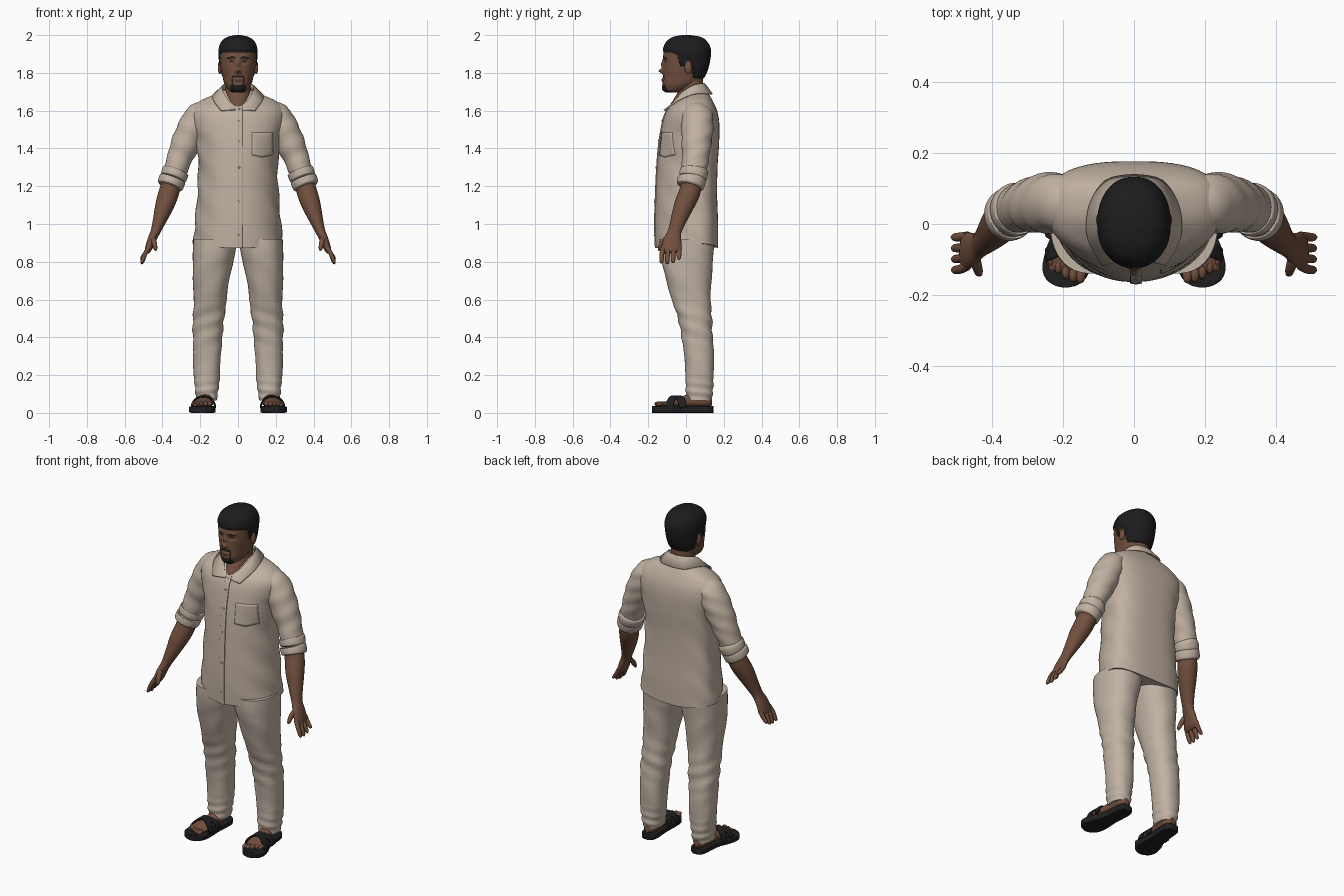
import bpy, bmesh, math
from math import sin, cos, pi, exp
from mathutils import Vector

cube = bpy.data.objects.get("Cube")
if cube:
    bpy.data.objects.remove(cube, do_unlink=True)


def material(name, r, g, b):
    m = bpy.data.materials.new(name)
    m.use_nodes = True
    m.diffuse_color = (r, g, b, 1)
    bsdf = next(n for n in m.node_tree.nodes if n.type == 'BSDF_PRINCIPLED')
    bsdf.inputs["Base Color"].default_value = (r, g, b, 1)
    bsdf.inputs["Roughness"].default_value = 0.8
    return m


SHIRT = material("shirt cotton", .53, .44, .36)
TROUSER = material("trouser cotton", .53, .45, .37)
SKIN = material("brown skin", .17, .08, .048)
HAIR = material("black hair", .012, .012, .012)
SANDAL = material("black rubber", .014, .014, .015)
LIPS = material("lips", .12, .05, .036)
EYES = material("dark eyes", .04, .024, .018)
BUTTON = material("buttons", .42, .34, .27)


def smooth(rows, n=5):
    """Catmull-Rom interpolation of equal-length tuples."""
    out = []
    for i in range(len(rows) - 1):
        p = [rows[max(0, min(len(rows) - 1, i + k))] for k in (-1, 0, 1, 2)]
        for s in range(n):
            t = s / n
            out.append(tuple(
                b + t / 2 * (c - a + t * (2*a - 5*b + 4*c - d + t * (3*(b - c) + d - a)))
                for a, b, c, d in zip(*p)))
    return out + [tuple(rows[-1])]


def finish(name, bm, mats, angle=40):
    bmesh.ops.recalc_face_normals(bm, faces=bm.faces[:])
    me = bpy.data.meshes.new(name)
    bm.to_mesh(me)
    bm.free()
    for m in mats:
        me.materials.append(m)
    ob = bpy.data.objects.new(name, me)
    bpy.context.collection.objects.link(ob)
    bpy.ops.object.select_all(action='DESELECT')
    ob.select_set(True)
    bpy.context.view_layer.objects.active = ob
    bpy.ops.object.shade_smooth_by_angle(angle=math.radians(angle))
    return ob


def tube(name, rows, mats, axis=None, segs=24, n=5, e=2, eb=None, side=1, shape=None, paint=None):
    """Loft rings (x, y, z, half width, front depth, back depth) along a path."""
    rows = smooth(rows, n)
    bm, rings = bmesh.new(), []
    for i, r in enumerate(rows):
        c = Vector(r[:3])
        t = Vector(rows[min(i + 1, len(rows) - 1)][:3]) - Vector(rows[max(i - 1, 0)][:3])
        if axis:
            u, v = Vector((1, 0, 0)), Vector((0, 1, 0) if axis == 'z' else (0, 0, 1))
        else:
            u = Vector((0, 1, 0)).cross(t).normalized()
            v = t.cross(u).normalized()
        ring = []
        for k in range(segs):
            a = 2 * pi * (k + .5) / segs
            back = sin(a) > 0
            p = 2 / (eb if back and eb else e)
            co = c + u * r[3] * math.copysign(abs(cos(a)) ** p, cos(a))
            co += v * (r[-1] if back else r[min(4, len(r) - 1)]) * math.copysign(abs(sin(a)) ** p, sin(a))
            if shape:
                co = shape(co, c, a)
            ring.append(bm.verts.new((co.x * side, co.y, co.z)))
        rings.append(ring)
    for A, B in zip(rings, rings[1:]):
        for k in range(segs):
            j = (k + 1) % segs
            bm.faces.new((A[k], A[j], B[j], B[k]))
    bm.faces.new(rings[0])
    bm.faces.new(rings[-1])
    if paint:
        for f in bm.faces:
            f.material_index = paint(f.calc_center_median())
    return finish(name, bm, mats)


def upright(rows):
    """Rows (x, middle y, z, half width, front y, back y) to ring depths."""
    return [(x, y, z, a, y - f, b - y) for x, y, z, a, f, b in rows]


def ball(name, loc, size, mat):
    bm = bmesh.new()
    bmesh.ops.create_uvsphere(bm, u_segments=16, v_segments=10, radius=1)
    for v in bm.verts:
        v.co = Vector(s * c for s, c in zip(size, v.co)) + Vector(loc)
    return finish(name, bm, [mat])


# Shirt body with a curved hem and soft drape
torso = [(.872, .238, -.16, .17), (1, .228, -.164, .17), (1.15, .216, -.16, .165),
         (1.3, .21, -.153, .167), (1.42, .222, -.143, .175), (1.52, .245, -.127, .177),
         (1.58, .252, -.111, .17), (1.62, .238, -.088, .157), (1.655, .195, -.048, .14),
         (1.685, .125, -.02, .122), (1.71, .075, 0, .1)]


def drape(co, c, a):
    d = co - c
    lift = max(0, 1 - (co.z - .872) / .12) * .025 * (co.x / .238) ** 2
    k = 1 + .018 * cos(a) ** 2 * sin(co.z * 34 + 5 * a) * (co.z < 1.5)
    return c + d * k + Vector((0, 0, lift))


shirt = tube("shirt_body", upright([(0, .05, *r) for r in torso]), [SHIRT], 'z', 64, 6,
             e=2.1, eb=2.7, shape=drape)

# Button placket and buttons
path = [(.006, f - .001, z, .017, .004) for z, a, f, b in torso[:8]]
tube("shirt_placket", path, [SHIRT], segs=16, e=6)
for i, r in enumerate(smooth(path)[3::6]):
    ball("button_%d" % i, (r[0], r[1] - .005, r[2]), (.006, .002, .006), BUTTON)

# Chest pocket laid onto the shirt
bm = bmesh.new()
bmesh.ops.create_grid(bm, x_segments=10, y_segments=10, size=.5)
for v in bm.verts:
    x, z = v.co.x, v.co.y
    v.co = (.13 + .11 * x, -.2, 1.425 + .12 * z - (.012 * (1 - 2 * abs(x)) if z < -.4 else 0))
pocket = finish("chest_pocket", bm, [SHIRT])
wrap = pocket.modifiers.new("wrap", 'SHRINKWRAP')
wrap.target, wrap.offset = shirt, .003
wrap.wrap_method = 'PROJECT'
wrap.use_project_x = wrap.use_project_z = False
wrap.use_project_y = wrap.use_positive_direction = True
pocket.modifiers.new("thickness", 'SOLIDIFY').thickness = .006

# Folded collar: inner stand, top fold and outer flap
fold = [(0, .1, 1.745), (.055, .085, 1.745), (.083, .035, 1.733), (.073, -.03, 1.69), (.012, -.1, 1.605)]
flap = [(0, .142, 1.69), (.08, .125, 1.69), (.128, .05, 1.692), (.132, -.04, 1.66), (.09, -.118, 1.605)]
stand = [(x * .93, y * .93, z - .03) for x, y, z in fold]
bm, lines = bmesh.new(), []
for edge in (stand, fold, flap):
    half = smooth(edge)
    full = [(-x, y, z) for x, y, z in half[:0:-1]] + half
    lines.append([bm.verts.new(p) for p in full])
for A, B in zip(lines, lines[1:]):
    for k in range(len(A) - 1):
        bm.faces.new((A[k], A[k + 1], B[k + 1], B[k]))
collar = finish("shirt_collar", bm, [SHIRT], 60)
collar.modifiers.new("thickness", 'SOLIDIFY').thickness = .008

# Neck with the open throat
tube("neck", upright([(0, .03, 1.57, .05, -.085, .08), (0, .03, 1.62, .062, -.089, .085),
                      (0, .03, 1.66, .068, -.066, .09), (0, .03, 1.71, .068, -.042, .092),
                      (0, .03, 1.8, .066, -.04, .09)]), [SKIN], 'z', 32)

# Head: bumps are (x, z, x spread, z spread, height)
bumps = [(0, 1.845, .011, .022, .012), (0, 1.81, .014, .012, .024), (0, 1.763, .022, .009, .007),
         (0, 1.715, .022, .014, .006), (.035, 1.886, .026, .009, .005), (.036, 1.86, .017, .011, -.009)]
hairline = [(-.2, 1.908), (-.075, 1.908), (-.045, 1.895), (-.03, 1.835), (-.008, 1.835),
            (0, 1.868), (.026, 1.865), (.036, 1.775), (.2, 1.75)]


def above_hairline(p):
    for (y, z), (y2, z2) in zip(hairline, hairline[1:]):
        if y <= p.y < y2:
            return p.z - z - (z2 - z) * (p.y - y) / (y2 - y)
    return -1


def sculpt(co, c, a):
    if co.y < -.04:
        for x, z, sx, sz, h in bumps:
            co.y -= h * exp(-((abs(co.x) - x) / sx) ** 2 - ((co.z - z) / sz) ** 2)
    thick = max(0, min(1, above_hairline(co) / .012)) * .007
    return co + (co - Vector((0, 0, 1.86))).normalized() * thick


def face_colour(p):
    x = abs(p.x)
    if above_hairline(p) > 0:
        return 1
    if p.y < -.07:
        chin = p.z < 1.736 and x < .04
        tache = 1.776 < p.z < 1.787 and x < .032
        sides = 1.73 < p.z < 1.782 and .026 < x < .034
        brow = abs(p.z - 1.882 + (x - .03) ** 2 * 4) < .0045 and .013 < x < .056
        if chin or tache or sides or brow:
            return 1
        if (x / .024) ** 2 + ((p.z - 1.762) / .008) ** 2 < 1:
            return 2
        if ((x - .035) / .015) ** 2 + ((p.z - 1.859) / .005) ** 2 < 1:
            return 3
    return 0


tube("head", upright([(0, -.07, 1.695, .028, -.105, -.03), (0, -.05, 1.71, .05, -.12, .02),
                      (0, -.02, 1.74, .071, -.125, .065), (0, 0, 1.78, .082, -.122, .092),
                      (0, 0, 1.82, .09, -.121, .11), (0, 0, 1.87, .095, -.121, .122),
                      (0, 0, 1.92, .097, -.117, .126), (0, 0, 1.96, .084, -.1, .108),
                      (0, 0, 1.983, .055, -.068, .078), (0, 0, 1.993, .015, -.02, .025)]),
     [SKIN, HAIR, LIPS, EYES], 'z', 128, 11, e=2.2, shape=sculpt, paint=face_colour)


def crease(co, c, a):
    z = co.z
    k = .05 * exp(-((z - .46) / .1) ** 2) * sin(z * 75 + 2 * a)
    k += .05 * exp(-((z - .12) / .06) ** 2) * sin(z * 130 + a)
    k += .015 * sin(z * 30 + 3 * a) * (z < .8)
    return c + (co - c) * (1 + k)


def ruck(co, c, a):
    return c + (co - c) * (1 + .03 * sin(co.z * 70 + 2 * a))


for side, tag in ((1, "left_"), (-1, "right_")):
    def part(name, rows, mat, *args, **kw):
        return tube(tag + name, rows, [mat], *args, side=side, **kw)

    # Sleeve and rolled cuff
    part("sleeve", [(.15, .06, 1.6, .045, .06), (.205, .06, 1.575, .07, .08), (.24, .06, 1.51, .078, .085),
                    (.28, .055, 1.42, .076, .078), (.312, .05, 1.34, .066, .07), (.342, .035, 1.25, .06, .066)],
         SHIRT, segs=32, shape=ruck)
    for i, s in enumerate((0, .42)):
        x, y, z = .327 + .04 * s, .044 - .03 * s, 1.287 - .1 * s
        part("cuff_roll_%d" % i, [(x, y, z, .06, .065), (x + .003, y - .001, z - .008, .071, .075),
                                  (x + .015, y - .008, z - .04, .069, .073), (x + .018, y - .01, z - .048, .058, .062)],
             SHIRT, segs=32)

    # Forearm and palm
    part("forearm", [(.34, .04, 1.26, .05, .052), (.365, .02, 1.17, .054, .056), (.388, -.01, 1.1, .05, .053),
                     (.415, -.04, 1.02, .036, .042), (.437, -.06, .96, .026, .036), (.455, -.07, .92, .023, .046),
                     (.474, -.077, .87, .019, .053), (.483, -.077, .85, .012, .048)], SKIN)
    # Fingers and thumb
    for i in range(4):
        y, drop = -.118 + .028 * i, (.068, .072, .066, .05)[i]
        part("finger_%d" % i, [(.47, y, .88, .012, .013), (.49, y * 1.08, .845, .012, .013),
                               (.507, y * 1.1, .872 - drop, .01, .011), (.515, y * 1.1, .862 - drop, .004, .004)],
             SKIN, segs=12)
    part("thumb", [(.45, -.09, .93, .014, .018), (.443, -.122, .9, .014, .015),
                   (.438, -.138, .872, .011, .011), (.436, -.143, .858, .004, .004)], SKIN, segs=12)

    # Trouser leg
    part("trouser_leg", upright([(.12, .01, .92, .117, -.14, .155), (.128, .01, .84, .112, -.136, .145),
                                 (.141, .01, .72, .098, -.11, .136), (.148, .03, .6, .087, -.075, .131),
                                 (.158, .05, .46, .081, -.033, .139), (.164, .07, .3, .073, -.01, .148),
                                 (.165, .07, .2, .07, -.002, .147), (.166, .07, .11, .06, -.002, .141),
                                 (.166, .07, .065, .054, .004, .134)]), TROUSER, 'z', 40, 7, e=2.3, shape=crease)

    # Bare foot and toes
    part("foot", [(.165, .137, .055, .015, .015, .02), (.165, .11, .06, .038, .03, .05), (.168, .05, .06, .04, .03, .055),
                  (.173, 0, .06, .042, .03, .036), (.181, -.05, .055, .05, .025, .024),
                  (.188, -.1, .048, .055, .018, .016), (.191, -.13, .044, .05, .012, .01)], SKIN, 'y')
    for i in range(5):
        ball(tag + "toe_%d" % i, (side * (.151 + .021 * i), -.145 + .003 * i * i, .047),
             (.014 - .001 * i, .023, .013), SKIN)

    # Sandal sole and crossed straps
    sole = [(.145, .018, .165), (.135, .036, .165), (.1, .046, .165), (0, .048, .172), (-.06, .062, .183),
            (-.12, .068, .191), (-.155, .056, .193), (-.173, .032, .193), (-.179, .01, .193)]
    part("sandal_sole", [(x, y, .018, a, .018) for y, a, x in sole], SANDAL, 'y', e=8)
    for i, s in enumerate((-1, 1)):
        arc = [pi * k / 8 for k in range(9)]
        part("sandal_strap_%d" % i, [(.183 + .063 * cos(t), -.052 + s * .035 * cos(t), .028 + .06 * sin(t), .005, .02)
                                     for t in arc], SANDAL, segs=16, n=3, e=5)

    # Ear
    ball(tag + "ear", (side * .096, .012, 1.828), (.011, .02, .035), SKIN)
